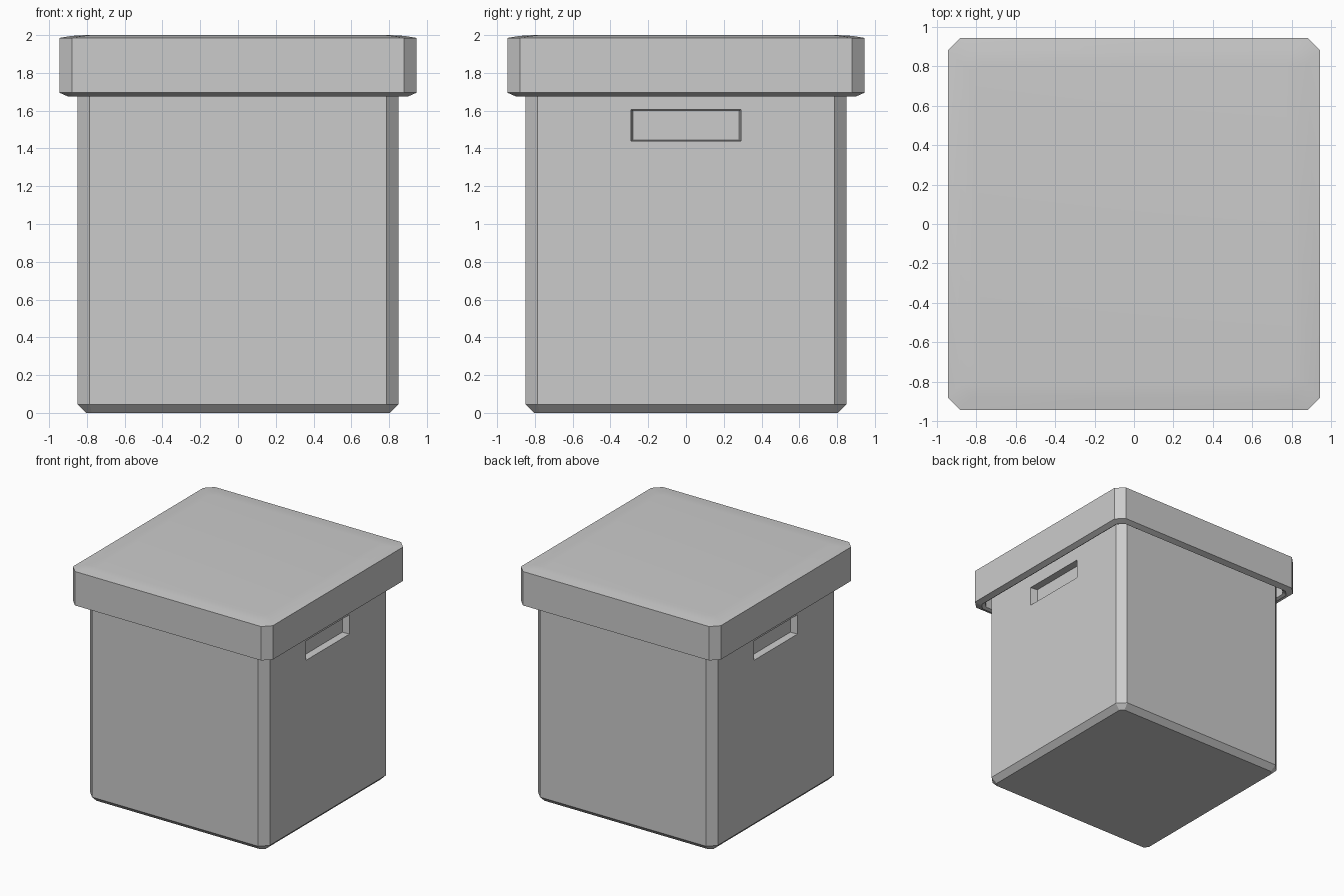
import bpy, bmesh
from mathutils import Matrix

if "Cube" in bpy.data.objects:
    bpy.data.objects.remove(bpy.data.objects["Cube"])


def octagon(half, cut, z):
    """Square ring with chamfered corners."""
    a, b = half, half - cut
    return [(x, y, z) for x, y in ((b, -a), (a, -b), (a, b), (b, a),
                                   (-b, a), (-a, b), (-a, -b), (-b, -a))]


def loft(name, rings, matrix=None):
    """Skin a stack of rings and cap both ends."""
    bm = bmesh.new()
    loops = [[bm.verts.new(p) for p in ring] for ring in rings]
    n = len(rings[0])
    for lo, hi in zip(loops, loops[1:]):
        for i in range(n):
            j = (i + 1) % n
            bm.faces.new((lo[i], lo[j], hi[j], hi[i]))
    bm.faces.new(loops[0][::-1])
    bm.faces.new(loops[-1])
    if matrix:
        bm.transform(matrix)
    bmesh.ops.recalc_face_normals(bm, faces=bm.faces)
    mesh = bpy.data.meshes.new(name)
    bm.to_mesh(mesh)
    bm.free()
    obj = bpy.data.objects.new(name, mesh)
    bpy.context.collection.objects.link(obj)
    return obj


# Box body with chamfered corners and bottom edge
body = loft("box_body", [octagon(0.805, 0.03, 0.0),
                         octagon(0.85, 0.065, 0.045),
                         octagon(0.85, 0.065, 1.90)])


# Hand grip recesses on both sides, slightly tapered inward
def grip_ring(x, hy, z0, z1):
    return [(x, -hy, z0), (x, hy, z0), (x, hy, z1), (x, -hy, z1)]


for side, angle in (("right", 0.0), ("left", 3.14159265)):
    cutter = loft(f"{side}_grip_cutter",
                  [grip_ring(0.79, 0.28, 1.445, 1.60),
                   grip_ring(0.85, 0.292, 1.44, 1.605),
                   grip_ring(0.90, 0.292, 1.44, 1.605)],
                  Matrix.Rotation(angle, 4, 'Z'))
    cutter.hide_render = True
    cutter.hide_viewport = True
    cut = body.modifiers.new(f"{side}_grip", 'BOOLEAN')
    cut.operation = 'DIFFERENCE'
    cut.solver = 'EXACT'
    cut.object = cutter

# Hollow lid: inner ceiling, inner wall, rim, outer wall, softly sloped top
lid = loft("lid", [octagon(0.88, 0.05, 1.93),
                   octagon(0.88, 0.05, 1.69),
                   octagon(0.90, 0.05, 1.675),
                   octagon(0.945, 0.065, 1.695),
                   octagon(0.945, 0.065, 1.985),
                   octagon(0.88, 0.065, 1.996),
                   octagon(0.81, 0.04, 2.0)])
bpy.context.view_layer.objects.active = lid
lid.select_set(True)
bpy.ops.object.shade_smooth_by_angle(angle=0.5)
